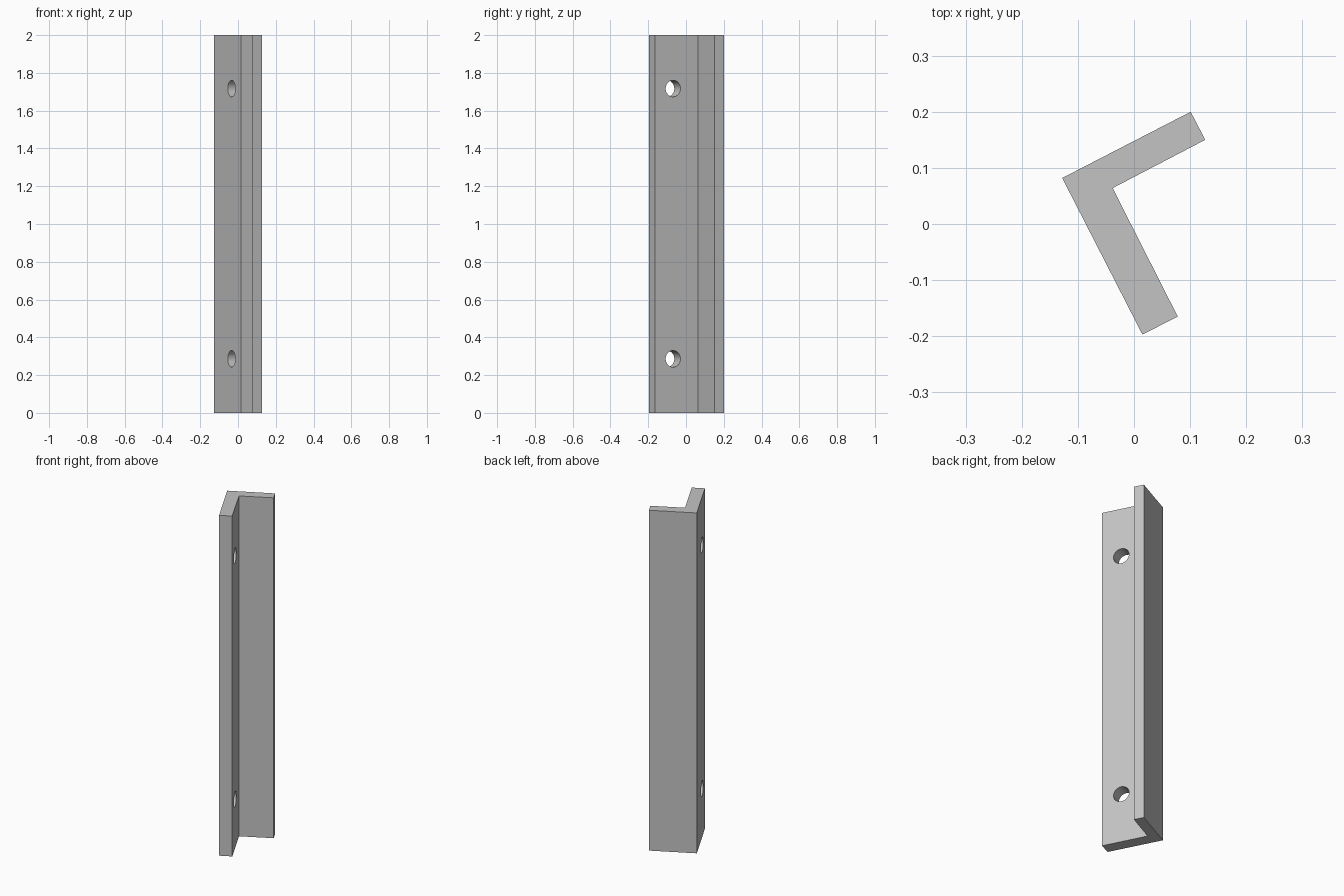
import bpy, bmesh, math
from mathutils import Vector

cube = bpy.data.objects.get("Cube")
if cube:
    bpy.data.objects.remove(cube, do_unlink=True)

HEIGHT = 2.0
grey = bpy.data.materials.new("plain_grey")
grey.use_nodes = True
colour = (0.55, 0.55, 0.55, 1)
grey.diffuse_color = colour
grey.node_tree.nodes["Principled BSDF"].inputs["Base Color"].default_value = colour

# L-shaped bar: profile extruded upwards
outline = [(-0.128, 0.082), (0.015, -0.197), (0.078, -0.165),
           (-0.038, 0.064), (0.127, 0.150), (0.101, 0.200)]
bm = bmesh.new()
base = bm.faces.new([bm.verts.new((x, y, 0)) for x, y in outline])
top = bmesh.ops.extrude_face_region(bm, geom=[base])["geom"]
bmesh.ops.translate(bm, vec=(0, 0, HEIGHT),
                    verts=[v for v in top if isinstance(v, bmesh.types.BMVert)])
bmesh.ops.recalc_face_normals(bm, faces=bm.faces)
mesh = bpy.data.meshes.new("angle_bar")
bm.to_mesh(mesh)
bm.free()
mesh.materials.append(grey)
bar = bpy.data.objects.new("angle_bar", mesh)
bpy.context.collection.objects.link(bar)

# Two screw holes drilled square through the wide flange
along = Vector(outline[1]) - Vector(outline[0])
across = Vector((-along.y, along.x, 0)).normalized()
for name, z in (("lower", 0.286), ("upper", 1.717)):
    bpy.ops.mesh.primitive_cylinder_add(
        vertices=32, radius=0.044, depth=0.16, location=(-0.003, -0.085, z),
        rotation=across.to_track_quat("Z", "Y").to_euler())
    cutter = bpy.context.object
    cutter.name = name + "_hole_cutter"
    cutter.data.materials.append(grey)
    hole = bar.modifiers.new(name + "_hole", "BOOLEAN")
    hole.operation = "DIFFERENCE"
    hole.solver = "EXACT"
    hole.object = cutter
    cutter.hide_render = True
    cutter.hide_set(True)

# Apply the holes and smooth only their walls
bpy.ops.object.select_all(action="DESELECT")
bar.select_set(True)
bpy.context.view_layer.objects.active = bar
for modifier in list(bar.modifiers):
    bpy.ops.object.modifier_apply(modifier=modifier.name)
for obj in [o for o in bpy.data.objects if o.name.endswith("_hole_cutter")]:
    bpy.data.objects.remove(obj, do_unlink=True)
bpy.ops.object.shade_smooth_by_angle(angle=math.radians(30))
